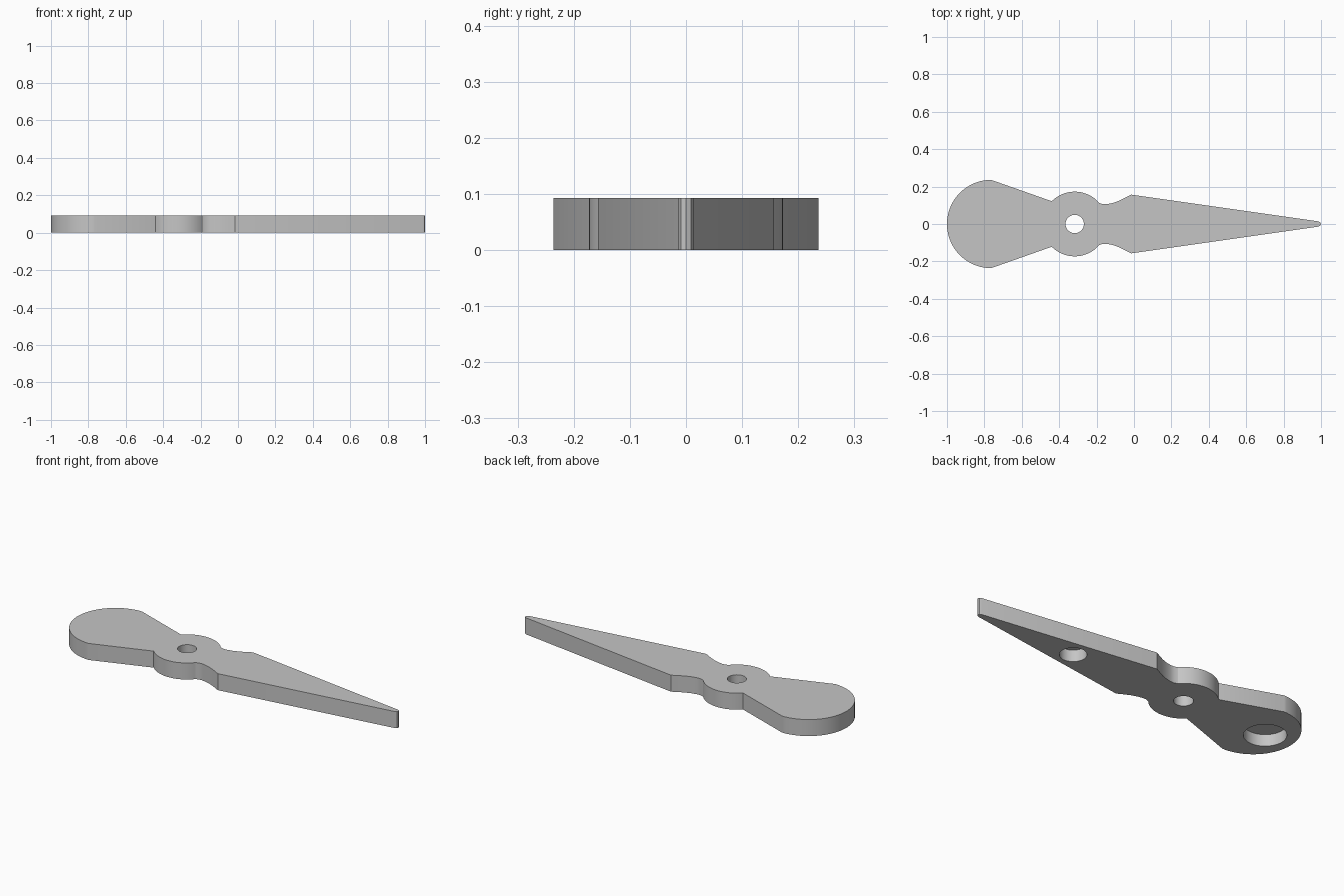
import bpy
import bmesh
from math import atan2, cos, hypot, pi, radians, sin

if "Cube" in bpy.data.objects:
    bpy.data.objects.remove(bpy.data.objects["Cube"])

THICK = 0.093
HUB_X = -0.317
HUB_R = 0.173
TAIL_X = -0.764
TAIL_R = 0.236
POCKET = 0.065

grey = bpy.data.materials.new("plain grey")
grey.use_nodes = True
colour = (0.56, 0.56, 0.56, 1)
grey.diffuse_color = colour
grey.node_tree.nodes["Principled BSDF"].inputs["Base Color"].default_value = colour


def arc(cx, radius, start, end, steps):
    """Points on a circle centred on the x axis."""
    angles = [start + (end - start) * i / steps for i in range(steps + 1)]
    return [(cx + radius * cos(a), radius * sin(a)) for a in angles]


def prism(name, outline, z0, z1):
    """Extrude a flat outline between two heights."""
    bm = bmesh.new()
    face = bm.faces.new([bm.verts.new((x, y, z0)) for x, y in outline])
    top = bmesh.ops.extrude_face_region(bm, geom=[face])["geom"]
    for v in top:
        if isinstance(v, bmesh.types.BMVert):
            v.co.z = z1
    bmesh.ops.recalc_face_normals(bm, faces=bm.faces)
    mesh = bpy.data.meshes.new(name)
    bm.to_mesh(mesh)
    bm.free()
    mesh.materials.append(grey)
    obj = bpy.data.objects.new(name, mesh)
    bpy.context.collection.objects.link(obj)
    return obj


# Upper half of the outline, from the tail end to the tip
hub_start = atan2(0.122, -0.123)
hub_end = atan2(0.113, 0.131)
upper = arc(TAIL_X, TAIL_R, pi, pi / 2, 24)
upper += arc(HUB_X, HUB_R, hub_start, hub_end, 20)
upper += [(-0.168, 0.106), (-0.145, 0.106), (-0.115, 0.112),
          (-0.08, 0.124), (-0.048, 0.14), (-0.016, 0.157)]
upper += [(0.985, 0.014), (0.996, 0.009), (1.0, 0.0)]
lower = [(x, -y) for x, y in reversed(upper[1:-1])]
hand = prism("pointer_hand", upper + lower, 0, THICK)

# Pivot hole right through, and two blind pockets in the underside
holes = [("pivot_hole", HUB_X, 0.049, THICK + 0.1),
         ("blade_pocket", 0.39, 0.068, POCKET),
         ("tail_pocket", -0.84, 0.107, POCKET)]
bpy.context.view_layer.objects.active = hand
for name, x, radius, top in holes:
    cutter = prism(name, arc(x, radius, 0, 2 * pi, 48)[:-1], -0.1, top)
    cutter.hide_render = True
    mod = hand.modifiers.new(name, "BOOLEAN")
    mod.operation = "DIFFERENCE"
    mod.solver = "EXACT"
    mod.object = cutter
    bpy.ops.object.modifier_apply(modifier=mod.name)
    bpy.data.objects.remove(cutter)

# Smooth curved walls, crisp rims
bpy.ops.object.select_all(action="DESELECT")
hand.select_set(True)
bpy.ops.object.shade_smooth_by_angle(angle=radians(25))
